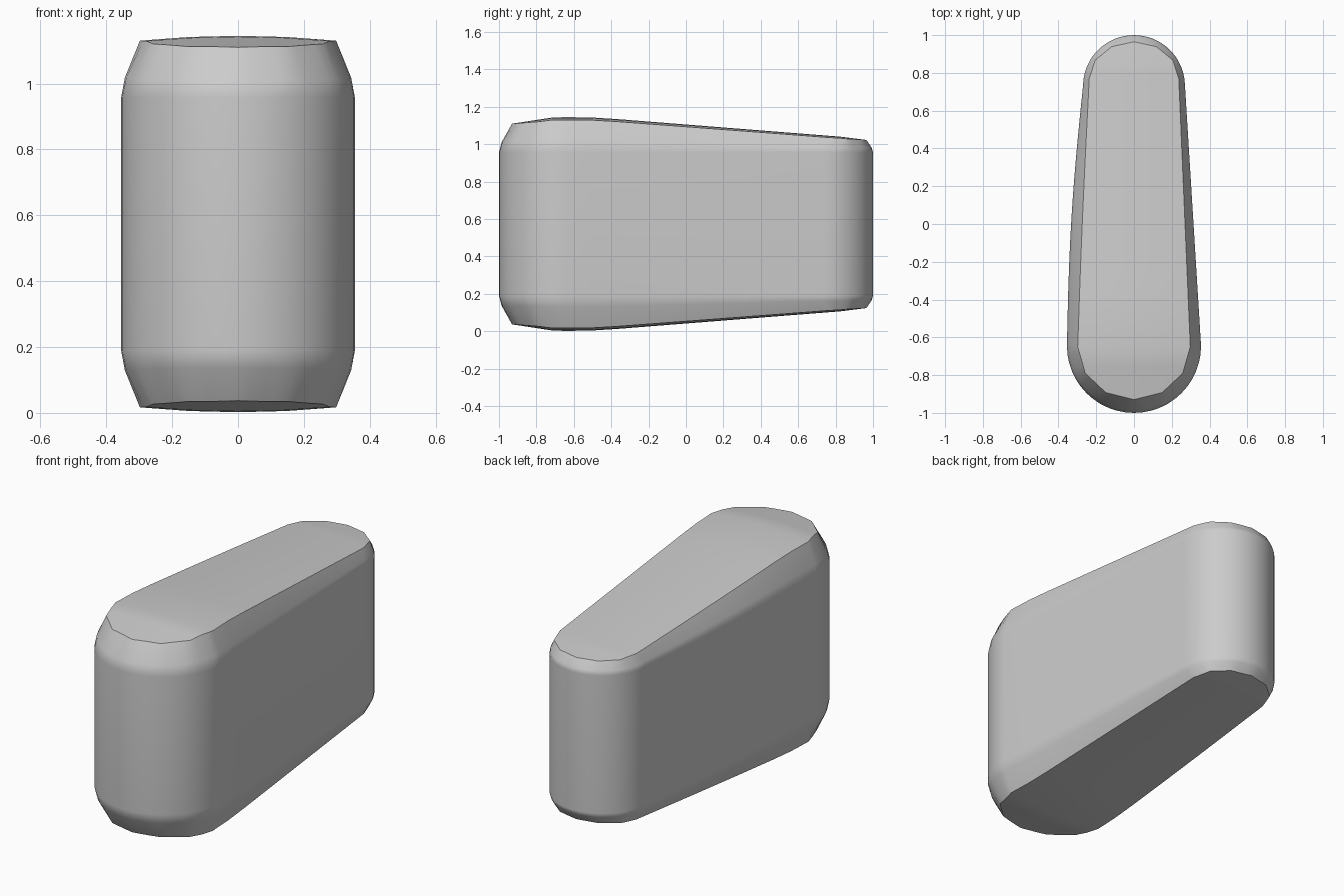
import bpy, bmesh
from math import sin, cos, pi

cube = bpy.data.objects.get("Cube")
if cube:
    bpy.data.objects.remove(cube, do_unlink=True)

MID = 0.5735      # half of the height; the body mirrors about it
ARC = 12          # segments per quarter arc
SIDE = 10         # segments along each flank
CROWN = [(-0.93, 1.11), (-0.72, 1.142), (-0.6, 1.147), (-0.45, 1.141),
         (0.83, 1.04), (0.965, 1.023)]


def lerp(a, b, t):
    return a + (b - a) * t


def crown_height(x, y):
    """Height of the gently domed cap."""
    y = min(max(y, CROWN[0][0]), CROWN[-1][0])
    for (y0, z0), (y1, z1) in zip(CROWN, CROWN[1:]):
        if y <= y1:
            return lerp(z0, z1, (y - y0) / (y1 - y0)) - 0.015 * (x / 0.3) ** 2


def arc_point(i, step):
    """Unit quarter arc, faceted to one corner every `step` segments."""
    lo = i // step * step
    a, b = lo * pi / 2 / ARC, (lo + step) * pi / 2 / ARC
    t = (i - lo) / step
    return lerp(sin(a), sin(b), t), lerp(cos(a), cos(b), t)


def half_outline(front, back, step):
    """Right half of a tapered capsule; each end is (centre y, rx, ry)."""
    pts = []
    for i in range(ARC + 1):
        s, c = arc_point(i, step)
        pts.append((front[1] * s, front[0] - front[2] * c))
    for i in range(1, SIDE):
        t = i / SIDE
        pts.append((lerp(front[1], back[1], t), lerp(front[0], back[0], t)))
    for i in range(ARC, -1, -1):
        s, c = arc_point(i, step)
        pts.append((back[1] * s, back[0] + back[2] * c))
    return pts


def full_outline(half, bow):
    """Close the half outline; the -x flank bulges by `bow`."""
    left = []
    for x, y in half[-2:0:-1]:
        t = min(max((y + 0.645) / 1.375, 0), 1)
        left.append((-x - bow * sin(pi * t), y))
    return half + left


wall_half = half_outline((-0.645, 0.355, 0.355), (0.73, 0.27, 0.27), 1)
cap_half = half_outline((-0.65, 0.298, 0.28), (0.77, 0.237, 0.195), 4)
wall = full_outline(wall_half, 0.018)
cap = full_outline(cap_half, 0.004)

bm = bmesh.new()


def ring(inset, rise, base=0.957):
    """Ring blended between the wall and the cap rim."""
    verts = []
    for (wx, wy), (cx, cy) in zip(wall, cap):
        z = lerp(base, crown_height(cx, cy), rise) - MID
        verts.append(bm.verts.new((lerp(wx, cx, inset), lerp(wy, cy, inset), z)))
    return verts


# Upright wall and sloping shoulder
rings = [ring(0, 0, MID), ring(0, 0), ring(0.2, 0.35), ring(1, 1)]
n = len(wall)
for low, high in zip(rings, rings[1:]):
    for i in range(n):
        j = (i + 1) % n
        bm.faces.new((low[i], low[j], high[j], high[i]))

# Domed cap, built as strips across the width
rim = rings[-1]
m = len(cap_half)
rows = []
for i in range(1, m - 1):
    right, left = rim[i], rim[n - i]
    row = [left]
    for t in (0.25, 0.5, 0.75):
        x = lerp(left.co.x, right.co.x, t)
        y = right.co.y
        row.append(bm.verts.new((x, y, crown_height(x, y) - MID)))
    rows.append(row + [right])
for a, b in zip(rows, rows[1:]):
    for k in range(4):
        bm.faces.new((a[k], a[k + 1], b[k + 1], b[k]))
for k in range(4):
    bm.faces.new((rim[0], rows[0][k + 1], rows[0][k]))
    bm.faces.new((rim[m - 1], rows[-1][k], rows[-1][k + 1]))

mesh = bpy.data.meshes.new("rounded_body")
bm.to_mesh(mesh)
bm.free()
body = bpy.data.objects.new("rounded_body", mesh)
bpy.context.collection.objects.link(body)
body.location.z = MID

# Plain grey finish
grey = bpy.data.materials.new("light_grey")
grey.use_nodes = True
colour = (0.6, 0.6, 0.6, 1)
grey.diffuse_color = colour
grey.node_tree.nodes["Principled BSDF"].inputs["Base Color"].default_value = colour
mesh.materials.append(grey)

# Smooth sides with a crisp cap rim
for ob in bpy.context.selected_objects:
    ob.select_set(False)
body.select_set(True)
bpy.context.view_layer.objects.active = body
bpy.ops.object.shade_smooth_by_angle(angle=0.6)

# Lower half
mirror = body.modifiers.new("lower_half", 'MIRROR')
mirror.use_axis = (False, False, True)
mirror.merge_threshold = 0.0005
weighted = body.modifiers.new("even_shading", 'WEIGHTED_NORMAL')
weighted.keep_sharp = True
